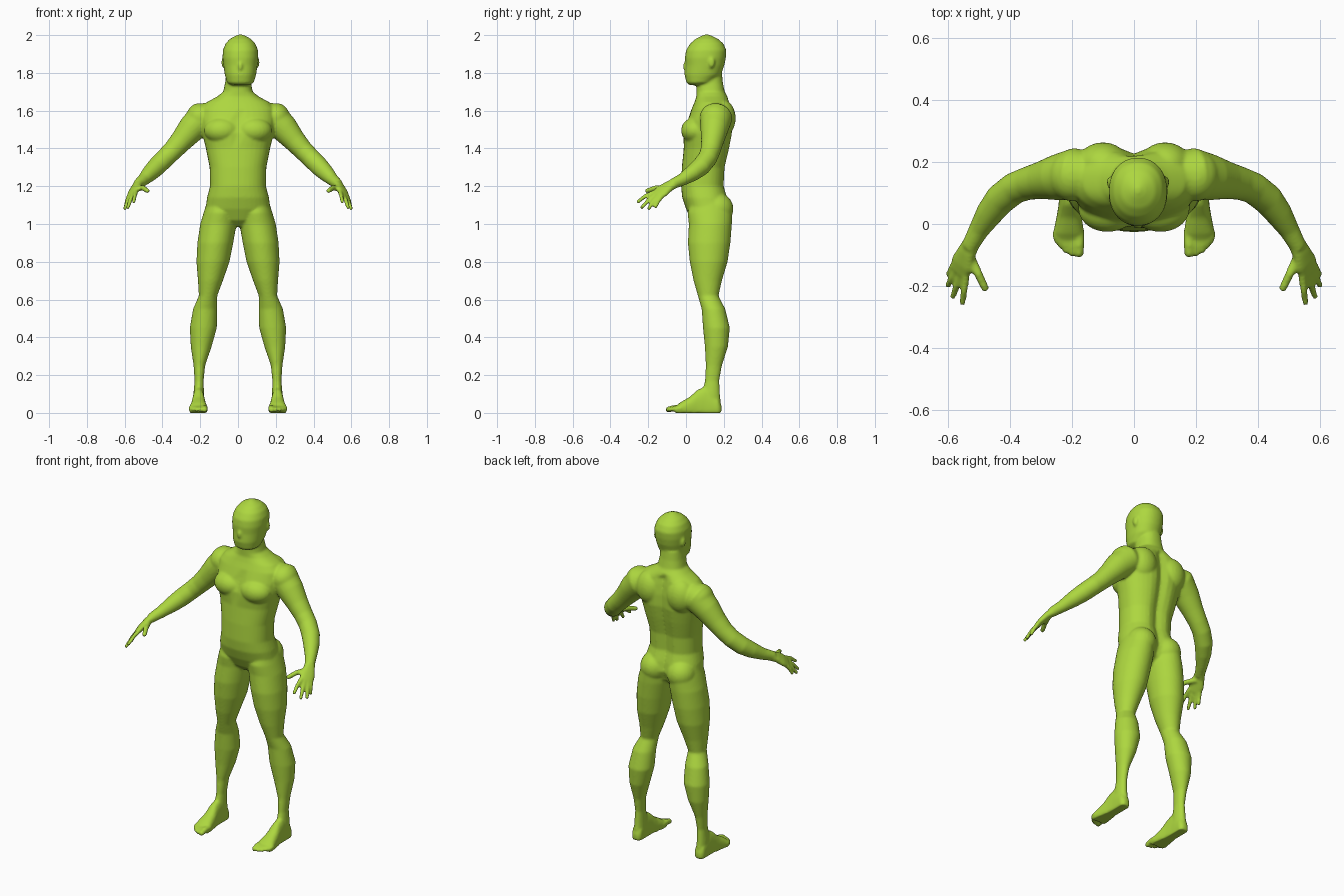
import bpy, bmesh, math
from mathutils import Vector, Matrix

cube = bpy.data.objects.get("Cube")
if cube:
    bpy.data.objects.remove(cube, do_unlink=True)

SEGMENTS = 36
X, Z = Vector((1, 0, 0)), Vector((0, 0, 1))


def loft(bm, rings, side, axis=None, power=2.0):
    """Skin rounded rings (centre, half width along side, half depth)."""
    loops = []
    for i, (centre, a, b) in enumerate(rings):
        t = axis or (rings[min(i + 1, len(rings) - 1)][0] - rings[max(i - 1, 0)][0]).normalized()
        u = (side - t * side.dot(t)).normalized()
        v = t.cross(u)
        loop = []
        for k in range(SEGMENTS):
            ang = math.tau * k / SEGMENTS
            c, s = math.cos(ang), math.sin(ang)
            p = u * math.copysign(abs(c) ** (2 / power), c) * a
            p += v * math.copysign(abs(s) ** (2 / power), s) * b
            loop.append(bm.verts.new(centre + p))
        loops.append(loop)
    for low, high in zip(loops, loops[1:]):
        for k in range(SEGMENTS):
            n = (k + 1) % SEGMENTS
            bm.faces.new((low[k], low[n], high[n], high[k]))
    bm.faces.new(loops[0][::-1])
    bm.faces.new(loops[-1])
    return [v for loop in loops for v in loop]


def stack(bm, rows, power=2.2):
    """Loft level rings given as z, x min, x max, y front, y back."""
    rings = [(Vector(((x0 + x1) / 2, (y0 + y1) / 2, z)), (x1 - x0) / 2, (y1 - y0) / 2)
             for z, x0, x1, y0, y1 in rows]
    return loft(bm, rings, X, Z, power)


def ball(bm, centre, radii):
    m = Matrix.Translation(centre) @ Matrix.Diagonal((*radii, 1))
    bmesh.ops.create_uvsphere(bm, u_segments=24, v_segments=16, radius=1, matrix=m)


def digit(bm, base, tip, r, lift):
    """Finger or toe: a bent tapering tube with a round end."""
    base, tip = Vector(base), Vector(tip)
    mid = (base + tip) / 2 + Vector((0, 0, lift))
    end = tip + (mid - tip).normalized() * r
    loft(bm, [(base, r * 1.1, r * 1.1), (mid, r, r), (end, r * .9, r * .9)], X + Z * .2)
    ball(bm, end, (r * .92,) * 3)


half = bmesh.new()

# leg
stack(half, [
    (1.13, .04, .16, .03, .22), (1.06, .008, .182, .008, .245), (1.0, .008, .2, .015, .243),
    (.9, .025, .215, .01, .235), (.8, .045, .22, .02, .22), (.7, .08, .212, .04, .19),
    (.62, .11, .207, .063, .172), (.55, .11, .238, .083, .208), (.45, .112, .255, .09, .232),
    (.35, .14, .25, .1, .222), (.25, .174, .235, .105, .19), (.17, .182, .23, .1, .176),
    (.1, .18, .236, .085, .18), (.03, .178, .238, .08, .186)], 2.0)

# foot and toes
foot = [(.188, .192, .225, .04), (.17, .178, .24, .08), (.1, .178, .24, .14), (.06, .175, .243, .122),
        (.02, .168, .25, .085), (-.03, .16, .26, .056), (-.055, .163, .255, .036)]
loft(half, [(Vector(((a + b) / 2, y, h * .35)), (b - a) / 2, h * .65) for y, a, b, h in foot],
     X, Vector((0, -1, 0)), 2.3)
for x, y, r in [(.177, -.11, .017), (.2, -.106, .012), (.219, -.096, .012),
                (.236, -.08, .012), (.25, -.062, .011)]:
    digit(half, (x, -.025, .024), (x, y, .013), r, .006)
for v in half.verts:
    v.co.z = max(v.co.z, 0)

# arm
arm = [(.12, .155, 1.575, .07), (.19, .16, 1.562, .085), (.245, .15, 1.505, .074),
       (.3, .14, 1.44, .06), (.345, .13, 1.39, .053), (.385, .115, 1.35, .051),
       (.43, .08, 1.305, .05), (.465, .035, 1.27, .044), (.5, -.02, 1.235, .033),
       (.53, -.075, 1.21, .027)]
loft(half, [(Vector(p[:3]), p[3], p[3]) for p in arm], Vector((0, 1, 0)))

# hand: palm, four fingers, thumb
across = Vector((-.66, -.59, .46))
palm = [(.522, -.06, 1.215, .028, .024), (.538, -.09, 1.2, .033, .02),
        (.552, -.125, 1.175, .043, .018), (.562, -.155, 1.152, .04, .014)]
loft(half, [(Vector(p[:3]), p[3], p[4]) for p in palm], across, None, 2.4)
knuckle = Vector((.56, -.148, 1.156))
for offset, tip in [(.03, (.553, -.262, 1.112)), (.01, (.585, -.24, 1.08)),
                    (-.01, (.602, -.203, 1.073)), (-.029, (.598, -.165, 1.082))]:
    digit(half, knuckle + across * offset, tip, .0115, .008)
digit(half, (.53, -.1, 1.19), (.474, -.218, 1.172), .0145, .01)

# shoulder, chest, shoulder blade, buttock
ball(half, (.2, .155, 1.565), (.075, .082, .075))
ball(half, (.085, .05, 1.495), (.095, .076, .07))
ball(half, (.1, .19, 1.56), (.085, .073, .1))
ball(half, (.088, .165, 1.08), (.082, .086, .085))

# mirror to the other side
copy = bmesh.ops.duplicate(half, geom=half.verts[:] + half.edges[:] + half.faces[:])["geom"]
for v in copy:
    if isinstance(v, bmesh.types.BMVert):
        v.co.x = -v.co.x

# torso and neck, with a spine furrow and a breastbone furrow
torso = [(.985, .05, .07, .17), (1.02, .13, .03, .21), (1.08, .172, 0, .235), (1.14, .164, -.02, .225),
         (1.2, .148, -.026, .207), (1.3, .15, -.022, .212), (1.4, .17, -.012, .235),
         (1.48, .19, -.018, .25), (1.55, .2, .005, .25), (1.61, .195, .03, .242),
         (1.645, .165, .045, .235), (1.675, .11, .055, .22), (1.7, .078, .055, .205),
         (1.75, .068, .055, .195), (1.8, .062, .06, .19)]
for v in stack(half, [(z, -w, w, f, b) for z, w, f, b in torso], 2.3):
    furrow = math.exp(-(v.co.x / .035) ** 2)
    if v.co.y > .13 and v.co.z < 1.66:
        v.co.y -= .024 * furrow
    elif v.co.y < .1 and 1.4 < v.co.z < 1.6:
        v.co.y += .012 * furrow

# head, nose and ears
head = [(1.735, .045, .02, .09), (1.748, .07, .002, .14), (1.79, .083, -.008, .185),
        (1.84, .09, -.004, .203), (1.88, .095, -.006, .211), (1.92, .093, .0, .214),
        (1.955, .079, .022, .198), (1.98, .056, .05, .17), (1.995, .028, .08, .14), (2.003, .008, .1, .12)]
stack(half, [(z, .013 - w, .013 + w, f, b) for z, w, f, b in head], 2.15)
ball(half, (.013, .002, 1.835), (.014, .018, .028))
for s in (-1, 1):
    ball(half, (.013 + s * .089, .135, 1.855), (.012, .018, .03))

bmesh.ops.recalc_face_normals(half, faces=half.faces[:])
mesh = bpy.data.meshes.new("body")
half.to_mesh(mesh)
half.free()
body = bpy.data.objects.new("body", mesh)
bpy.context.collection.objects.link(body)

# one colour
skin = bpy.data.materials.new("lime green")
skin.use_nodes = True
colour = (.42, .68, .05, 1)
skin.diffuse_color = colour
skin.node_tree.nodes["Principled BSDF"].inputs["Base Color"].default_value = colour
mesh.materials.append(skin)

# fuse the parts into one smooth skin
fuse = body.modifiers.new("fuse", "REMESH")
fuse.mode = "VOXEL"
fuse.voxel_size = .0065
fuse.use_smooth_shade = True
soften = body.modifiers.new("soften", "SMOOTH")
soften.factor = .5
soften.iterations = 7
bpy.context.view_layer.objects.active = body
body.select_set(True)
for name in ("fuse", "soften"):
    bpy.ops.object.modifier_apply(modifier=name)
bpy.ops.object.shade_smooth()
